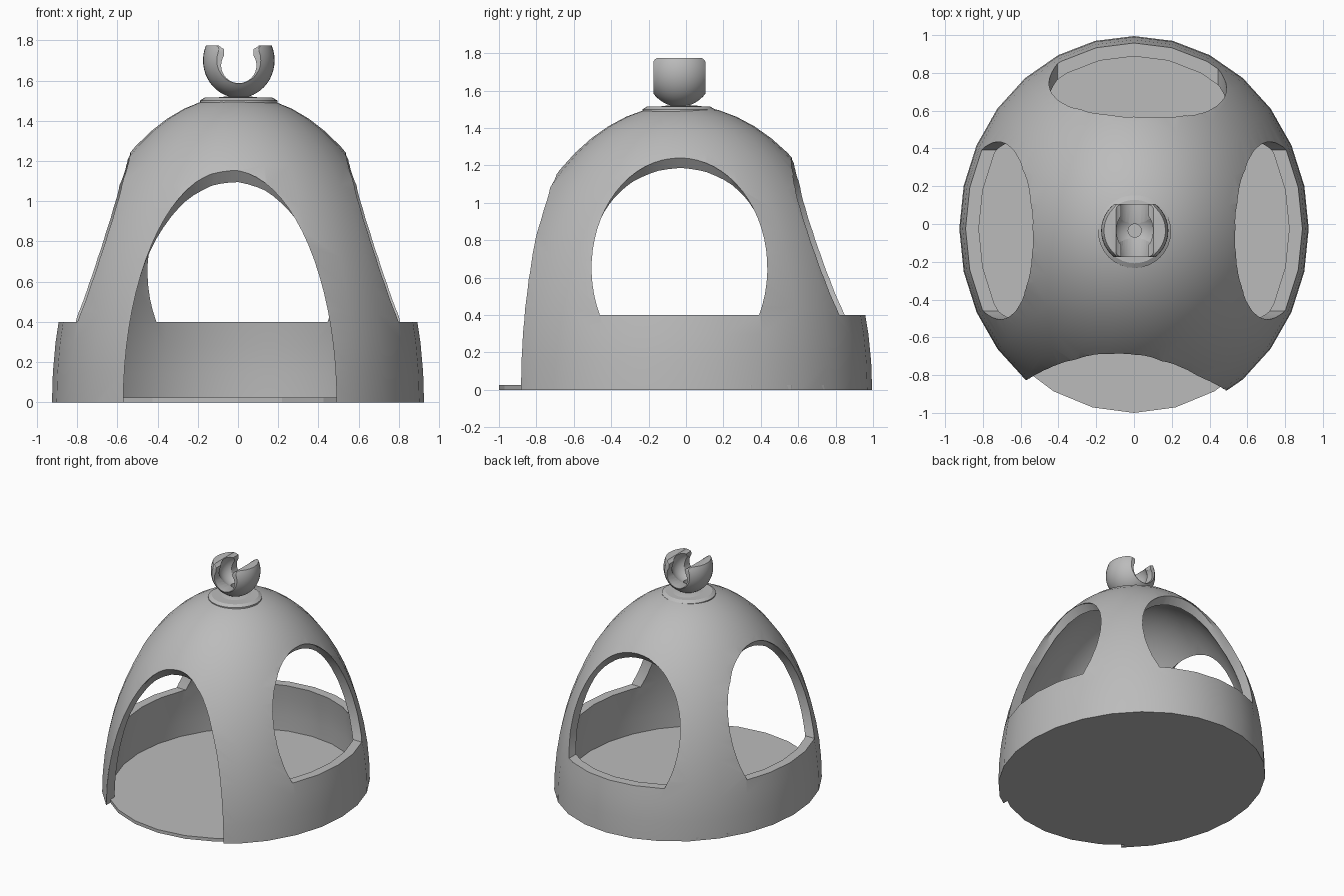
import bpy, bmesh, math
from mathutils import Matrix, Vector

cube = bpy.data.objects.get("Cube")
if cube:
    bpy.data.objects.remove(cube, do_unlink=True)

grey = bpy.data.materials.new("plain_grey")
grey.use_nodes = True
grey.diffuse_color = (0.5, 0.5, 0.5, 1)
grey.node_tree.nodes["Principled BSDF"].inputs["Base Color"].default_value = (0.5, 0.5, 0.5, 1)

CY = -0.025                 # dome axis sits a little forward
WALL = 0.07
RX, RY, RZ = 0.925, 1.02, 1.525


def make(name, bm):
    bmesh.ops.recalc_face_normals(bm, faces=bm.faces)
    mesh = bpy.data.meshes.new(name)
    bm.to_mesh(mesh)
    bm.free()
    mesh.materials.append(grey)
    obj = bpy.data.objects.new(name, mesh)
    bpy.context.collection.objects.link(obj)
    return obj


def ball(name, loc, radii, segs=28, rings=32):
    bm = bmesh.new()
    bmesh.ops.create_uvsphere(bm, u_segments=segs, v_segments=rings, radius=1,
                              matrix=Matrix.LocRotScale(Vector(loc), None, Vector(radii)))
    return make(name, bm)


def box(name, loc, size):
    bm = bmesh.new()
    bmesh.ops.create_cube(bm, size=1, matrix=Matrix.LocRotScale(Vector(loc), None, Vector(size)))
    return make(name, bm)


def cone(name, loc, r1, r2, depth, segs=32, along_y=False, stretch=1):
    bm = bmesh.new()
    rot = Matrix.Rotation(math.pi / 2, 4, 'X') if along_y else Matrix.Identity(4)
    bmesh.ops.create_cone(bm, cap_ends=True, segments=segs, radius1=r1, radius2=r2, depth=depth,
                          matrix=Matrix.Translation(loc) @ rot @ Matrix.Diagonal((1, stretch, 1, 1)))
    return make(name, bm)


def opening(name, angle, shift, half_w, mid_z, top_z, bottom, apex, slope):
    """Arched cutter pointing outwards; its roof dips inside the wall."""
    out = Vector((math.cos(angle), math.sin(angle), 0))
    side = Vector((abs(out.y), abs(out.x), 0))
    bm = bmesh.new()
    rings = []
    for d, drop in ((1.3, 0), (apex, 0), (apex - 0.25, 0.25 * slope)):
        h = top_z - mid_z - drop
        start = math.asin(max(-0.9, (bottom - mid_z) / h))
        ring = []
        for i in range(41):
            a = start + (math.pi - 2 * start) * i / 40
            p = out * d + side * (shift + half_w * math.cos(a))
            p.z = mid_z + h * math.sin(a)
            ring.append(bm.verts.new(p))
        ring[0].co.z = ring[-1].co.z = bottom
        rings.append(ring)
    for r, s in zip(rings, rings[1:]):
        for i in range(41):
            j = (i + 1) % 41
            bm.faces.new((r[i], r[j], s[j], s[i]))
    bm.faces.new(rings[0])
    bm.faces.new(rings[-1])
    return make(name, bm)


def cut(obj, cutter, operation='DIFFERENCE'):
    mod = obj.modifiers.new("cut", 'BOOLEAN')
    mod.object, mod.operation, mod.solver = cutter, operation, 'EXACT'
    bpy.context.view_layer.objects.active = obj
    bpy.ops.object.modifier_apply(modifier=mod.name)
    bpy.data.objects.remove(cutter, do_unlink=True)


def smooth(obj, degrees):
    bpy.ops.object.select_all(action='DESELECT')
    obj.select_set(True)
    bpy.context.view_layer.objects.active = obj
    bpy.ops.object.shade_smooth_by_angle(angle=math.radians(degrees))


# Hollow half-egg dome with a front doorway and three windows
dome = ball("dome", (0, CY, 0), (RX, RY, RZ))
cut(dome, ball("dome_hollow", (0, CY, 0), (RX - WALL, RY - WALL, RZ - WALL)))
cut(dome, box("ground_cutter", (0, 0, -1), (3, 3, 2)))
cut(dome, opening("door_cutter", -math.pi / 2, -0.04, 0.53, 0, 1.155, -0.1, 0.69, 1.4))
cut(dome, opening("back_cutter", math.pi / 2, 0.02, 0.47, 0.65, 1.24, 0.4, 0.565, 1.3))
for ang in (0, math.pi):
    cut(dome, opening("side_cutter", ang, -0.035, 0.47, 0.65, 1.24, 0.4, 0.535, 1.3))
smooth(dome, 30)

# Oval floor plate
floor = cone("floor", (0, -0.005, 0.0125), 0.915, 0.915, 0.025, segs=26, stretch=0.995 / 0.915)

# Collar on the crown
collar = cone("collar", (0.003, -0.04, 1.485), 0.193, 0.193, 0.03)
collar_top = cone("collar_top", (0.003, -0.04, 1.5075), 0.193, 0.168, 0.015)
for part in (collar, collar_top):
    smooth(part, 30)

# Snap socket: a trimmed ball, hollowed, with a slot running front to back
SX, SY, SZ = 0.004, -0.035, 1.7
socket = ball("socket", (SX, SY, SZ), (0.178, 0.178, 0.187), 40, 24)
trim = box("socket_trim", (SX, SY, 1.64), (0.5, 0.28, 0.27))
bevel = trim.modifiers.new("round", 'BEVEL')
bevel.width, bevel.segments = 0.03, 4
cut(socket, trim, 'INTERSECT')
cut(socket, ball("socket_hollow", (SX, SY, SZ), (0.12, 0.12, 0.12), 36, 20))
cut(socket, cone("socket_slot", (SX, SY, 1.675), 0.088, 0.088, 0.5, along_y=True))
cut(socket, box("socket_mouth", (SX, SY, 1.75), (0.145, 0.5, 0.15)))
flare = cone("socket_flare", (SX, SY, 1.79), 0.105, 0.105, 0.5, along_y=True)
flare.data.transform(Matrix.Translation((0, 0, 1.79)) @ Matrix.Diagonal((1, 1, 0.45, 1))
                     @ Matrix.Translation((0, 0, -1.79)))
cut(socket, flare)
cut(socket, cone("socket_pinhole", (SX, SY, 1.58), 0.035, 0.035, 0.1, segs=20))
smooth(socket, 30)
